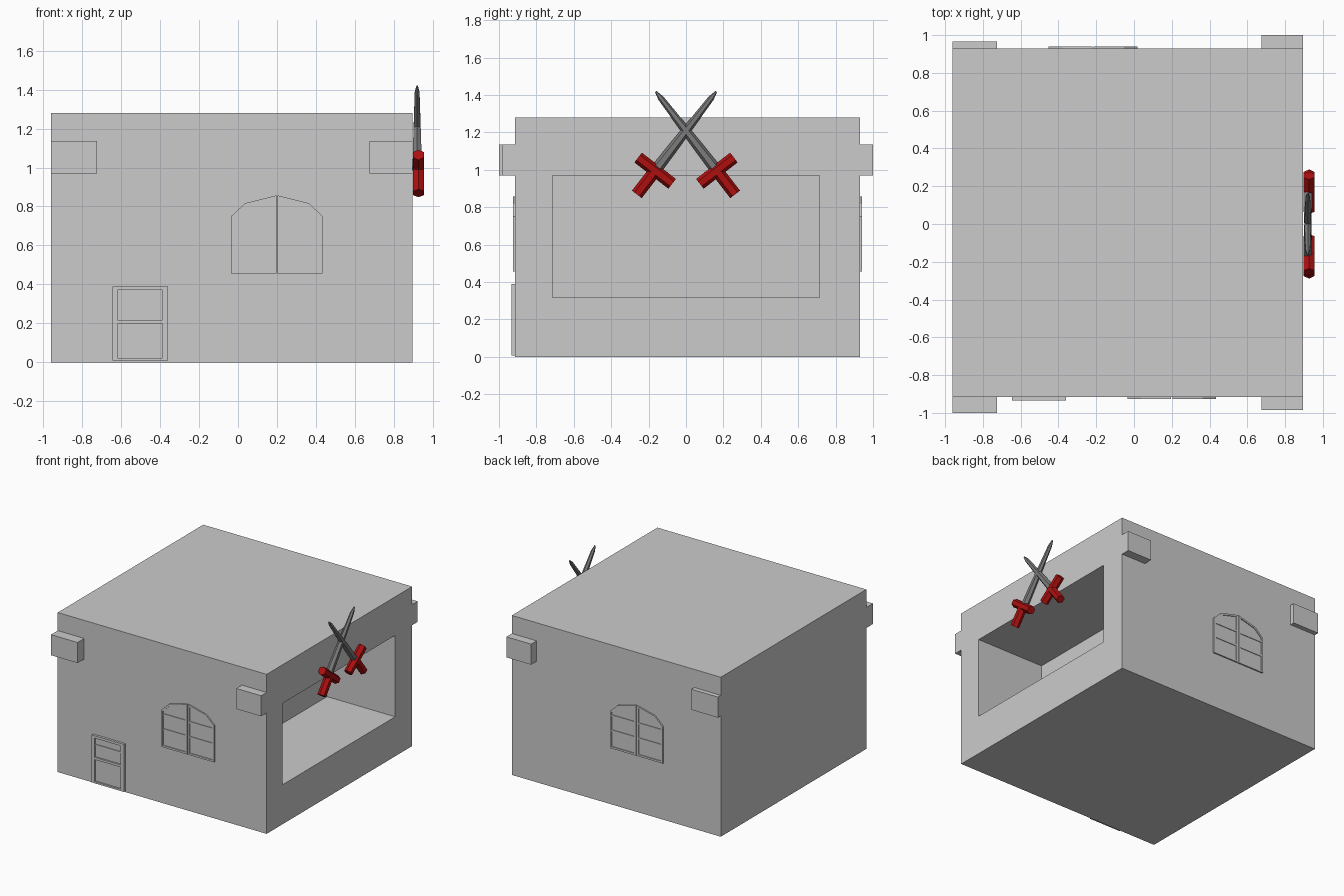
import bpy, bmesh
from math import pi
from mathutils import Vector, Matrix

if "Cube" in bpy.data.objects:
    bpy.data.objects.remove(bpy.data.objects["Cube"])


def material(name, rgb):
    m = bpy.data.materials.new(name)
    m.use_nodes = True
    m.diffuse_color = (*rgb, 1)
    m.node_tree.nodes["Principled BSDF"].inputs["Base Color"].default_value = (*rgb, 1)
    return m


STONE = material("pale stone grey", (0.6, 0.6, 0.6))
STEEL = material("dark steel", (0.2, 0.2, 0.2))
RED = material("deep red", (0.42, 0.005, 0.005))


def finish(bm, name, mat):
    bmesh.ops.recalc_face_normals(bm, faces=bm.faces)
    mesh = bpy.data.meshes.new(name)
    bm.to_mesh(mesh)
    bm.free()
    mesh.materials.append(mat)
    obj = bpy.data.objects.new(name, mesh)
    bpy.context.collection.objects.link(obj)
    return obj


def add_box(bm, x, y, z):
    """Box from three (low, high) ranges."""
    spans = [Vector(c) for c in zip(x, y, z)]
    size, mid = spans[1] - spans[0], (spans[0] + spans[1]) / 2
    bmesh.ops.create_cube(bm, size=1, matrix=Matrix.Translation(mid) @ Matrix.Diagonal((*size, 1)))


def add_prism(bm, outline, y0, y1):
    """Extrude an x-z outline along y."""
    face = bm.faces.new([bm.verts.new((x, y0, z)) for x, z in outline])
    new = bmesh.ops.extrude_face_region(bm, geom=[face])["geom"]
    bmesh.ops.translate(bm, vec=(0, y1 - y0, 0),
                        verts=[v for v in new if isinstance(v, bmesh.types.BMVert)])


LEFT, RIGHT, FRONT, BACK, TOP = -0.96, 0.895, -0.915, 0.93, 1.28

# House block with a deep room opening on its +x side
bm = bmesh.new()
add_box(bm, (LEFT, RIGHT), (FRONT, BACK), (0, TOP))
opening = max(bm.faces, key=lambda f: f.calc_center_median().x)
for depth in (RIGHT, 0.29):
    bmesh.ops.inset_individual(bm, faces=[opening], thickness=0.05)
    c = opening.calc_center_median()
    for v in opening.verts:
        v.co = (depth, 0.715 if v.co.y > c.y else -0.715, 0.97 if v.co.z > c.z else 0.317)
finish(bm, "house_walls", STONE)

# Beam ends sticking out at the corners
beams = {
    "front_right_beam": ((LEFT, -0.725), (-1.0, FRONT)),
    "front_left_beam": ((0.675, RIGHT), (-0.985, FRONT)),
    "back_right_beam": ((LEFT, -0.725), (BACK, 0.967)),
    "back_left_beam": ((0.675, RIGHT), (BACK, 1.0)),
}
for name, (x, y) in beams.items():
    bm = bmesh.new()
    add_box(bm, x, y, (0.97, 1.135))
    finish(bm, name, STONE)

# Door: thin slab, two stiles, three rails and a slim bar
bm = bmesh.new()
add_box(bm, (-0.64, -0.365), (-0.921, FRONT), (0.01, 0.39))
for x in ((-0.645, -0.62), (-0.388, -0.36)):
    add_box(bm, x, (-0.934, FRONT), (0.008, 0.39))
for z in ((0.008, 0.022), (0.198, 0.217), (0.37, 0.39)):
    add_box(bm, (-0.62, -0.388), (-0.934, FRONT), z)
add_box(bm, (-0.62, -0.388), (-0.926, FRONT), (0.308, 0.318))
finish(bm, "door", STONE)


# Arched windows: two leaves with raised rims and glazing bars
def window(name, centre, wall, out):
    bm = bmesh.new()
    half = [(0.003, 0.455), (0.235, 0.455), (0.235, 0.75), (0.163, 0.817), (0.003, 0.857)]
    inner = [(0.018, 0.47), (0.22, 0.47), (0.22, 0.744), (0.156, 0.804), (0.018, 0.84)]
    for side in (-1, 1):
        place = lambda pts: [(centre + side * x, z) for x, z in pts]
        add_prism(bm, place(half), wall, wall + out * 0.004)
        for i in range(len(half)):
            j = (i + 1) % len(half)
            add_prism(bm, place([half[i], half[j], inner[j], inner[i]]), wall, wall + out * 0.011)
        for z in (0.59, 0.71):
            add_prism(bm, place([(0.018, z), (0.22, z), (0.22, z + 0.014), (0.018, z + 0.014)]),
                      wall, wall + out * 0.009)
    finish(bm, name, STONE)


window("front_window", 0.2, FRONT, -1)
window("back_window", -0.217, BACK, 1)


# Crossed swords above the opening, built upright and then tilted
def lathe(name, profile, mat, matrix, sides=6):
    bm = bmesh.new()
    rings = [[bm.verts.new(Matrix.Rotation(2 * pi * i / sides, 3, 'Z') @ Vector((r, 0, z)))
              for i in range(sides)] for r, z in profile]
    for a, b in zip(rings, rings[1:]):
        for i in range(sides):
            j = (i + 1) % sides
            bm.faces.new((a[i], a[j], b[j], b[i]))
    bm.faces.new(rings[0])
    bm.faces.new(rings[-1])
    bmesh.ops.transform(bm, matrix=matrix, verts=bm.verts)
    finish(bm, name, mat)


for side, word in ((1, "back"), (-1, "front")):
    hilt = Vector((0.927, side * 0.165, 0.995))
    along = Vector((0, -side * 0.61, 0.79)).normalized()
    tilt = Matrix.Translation(hilt) @ along.to_track_quat('Z', 'X').to_matrix().to_4x4()
    # Turn the section so that flats face outwards
    across = Vector((1, 0, 0)).cross(along)
    tilt = Matrix.Translation(hilt) @ Matrix((across, (1, 0, 0), along)).transposed().to_4x4()
    lathe(word + "_sword_blade", [(0.03, 0), (0.027, 0.15), (0.016, 0.49), (0.005, 0.535)],
          STEEL, tilt @ Matrix.Translation((0, -0.007, 0)) @ Matrix.Diagonal((1, 0.9, 1, 1)))
    lathe(word + "_sword_grip", [(0.033, -0.16), (0.033, 0)], RED, tilt)
    lathe(word + "_sword_guard", [(0.033, -0.115), (0.033, 0.115)], RED,
          tilt @ Matrix.Rotation(pi / 2, 4, 'Y'))
